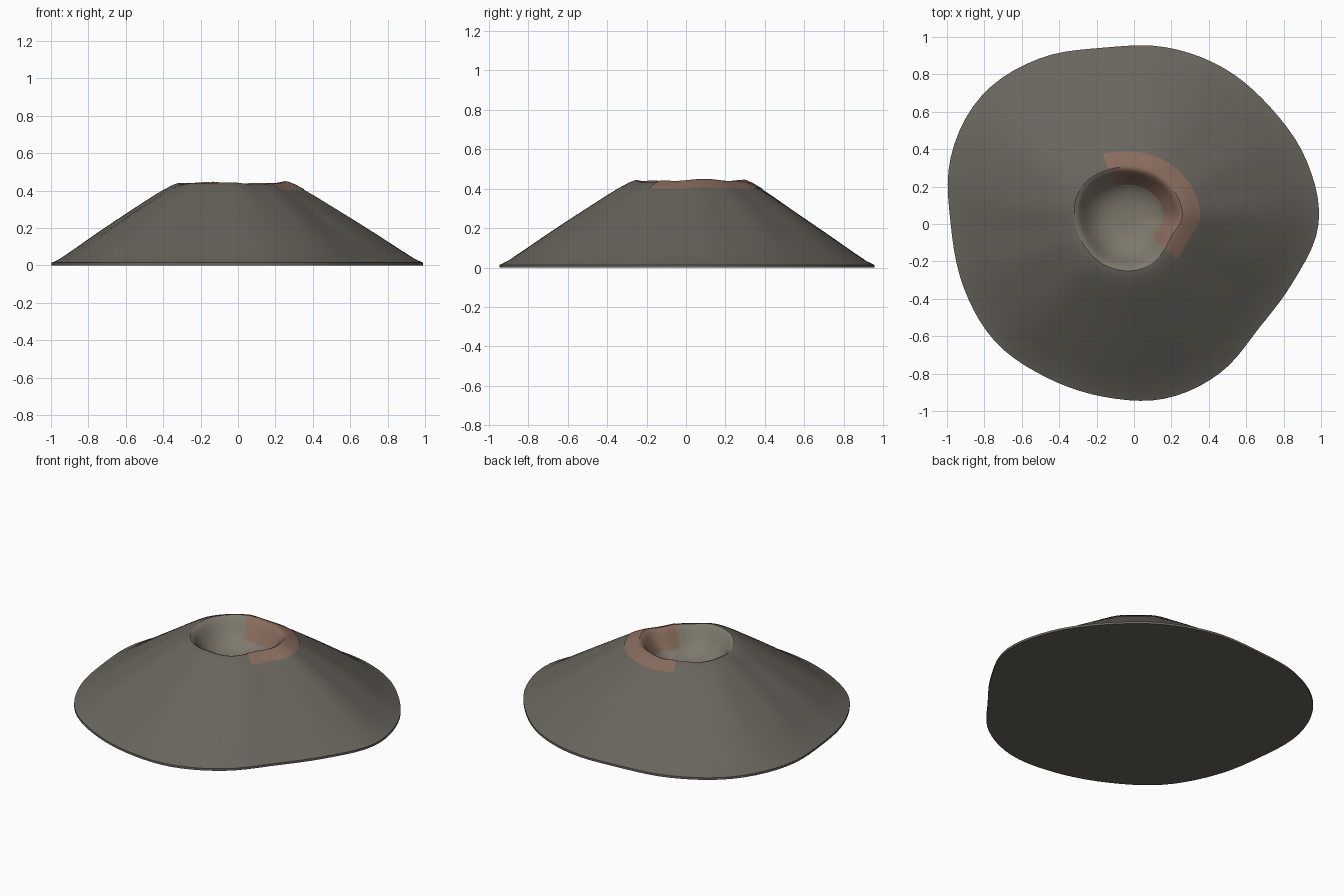
import bpy, bmesh
from math import sin, cos, pi, radians, tau

if "Cube" in bpy.data.objects:
    bpy.data.objects.remove(bpy.data.objects["Cube"])

N = 90
CX, CY = -0.03, 0.03          # crater centre
# radii every 20 degrees, counter-clockwise from +x
BASE = [.987, .983, .96, .962, .96, .957, 1.02, 1.065, 1.043, .98, .972, .973,
        .945, .938, .948, .92, .87, .905]
RIM = [.287, .288, .283, .276, .272, .277, .286, .298, .299, .287, .279, .277,
       .28, .28, .28, .269, .254, .25]


def radius(table, a):
    """Periodic smooth interpolation of a radius table."""
    f = (a % tau) / tau * len(table)
    i, t = int(f), f - int(f)
    p0, p1, p2, p3 = (table[(i + k) % len(table)] for k in (-1, 0, 1, 2))
    return p1 + .5 * t * (p2 - p0 + t * (2*p0 - 5*p1 + 4*p2 - p3 + t * (3*(p1 - p2) + p3 - p0)))


def wave(a):
    return .005 * sin(3 * a + 1) + .003 * sin(7 * a)


def slope_point(a, t, z):
    """t = 0 at the foot, 1 at the crater rim."""
    rb, rr = radius(BASE, a), radius(RIM, a)
    x = (1 - t) * rb * cos(a) + t * (CX + rr * cos(a))
    y = (1 - t) * rb * sin(a) + t * (CY + rr * sin(a))
    ridge = .004 * sin(11 * a + 2 * sin(2 * a)) * sin(pi * t)
    return (x, y, z + wave(a) * t ** 3 + ridge)


def bowl_point(a, s, z):
    """s = 1 at the rim, 0 at the middle of the crater floor."""
    r = radius(RIM, a) * s
    return (CX + r * cos(a), CY + r * sin(a), z + wave(a) * s ** 3)


SLOPE = [(0, 0), (0, .014), (.06, .033), (.2, .097), (.35, .167), (.5, .235),
         (.65, .302), (.78, .36), (.87, .398), (.94, .424), (.98, .435), (1, .438)]
BOWL = [(1, .438), (.95, .432), (.89, .413), (.8, .37), (.66, .32), (.5, .293), (.36, .28), (.15, .272)]


def loft(name, rows, angles, color, closed=True, cap_first=False, cap_last=False):
    bm = bmesh.new()
    rings = [[bm.verts.new(fn(a, u, z)) for a in angles] for fn, u, z in rows]
    n = len(angles)
    for r0, r1 in zip(rings, rings[1:]):
        for i in range(n if closed else n - 1):
            j = (i + 1) % n
            bm.faces.new((r0[i], r0[j], r1[j], r1[i]))
    if cap_first:
        bm.faces.new(rings[0][::-1])
    if cap_last:
        bm.faces.new(rings[-1])
    me = bpy.data.meshes.new(name)
    bm.to_mesh(me)
    bm.free()
    ob = bpy.data.objects.new(name, me)
    bpy.context.collection.objects.link(ob)
    mat = bpy.data.materials.new(name + "_material")
    mat.diffuse_color = (*color, 1)
    mat.use_nodes = True
    mat.node_tree.nodes["Principled BSDF"].inputs["Base Color"].default_value = mat.diffuse_color
    me.materials.append(mat)
    bpy.context.view_layer.objects.active = ob
    ob.select_set(True)
    bpy.ops.object.shade_smooth_by_angle(angle=radians(35))
    ob.select_set(False)
    return ob


full = [tau * i / N for i in range(N)]

# Mountain flanks with foot edge and flat underside
loft("mountain_slope", [(slope_point, t, z) for t, z in SLOPE], full, (.14, .13, .11), cap_first=True)

# Crater bowl
loft("crater_bowl", [(bowl_point, s, z) for s, z in BOWL], full, (.21, .19, .15), cap_last=True)

# Reddish patch lying over one side of the rim
arc = [radians(-40 + 152 * i / 40) for i in range(41)]
rows = [(slope_point, t, z + .004) for t, z in SLOPE[8:]]
rows += [(bowl_point, s, z + .004) for s, z in BOWL[1:5]]
loft("rim_glow_patch", rows, arc, (.25, .15, .11), closed=False)
